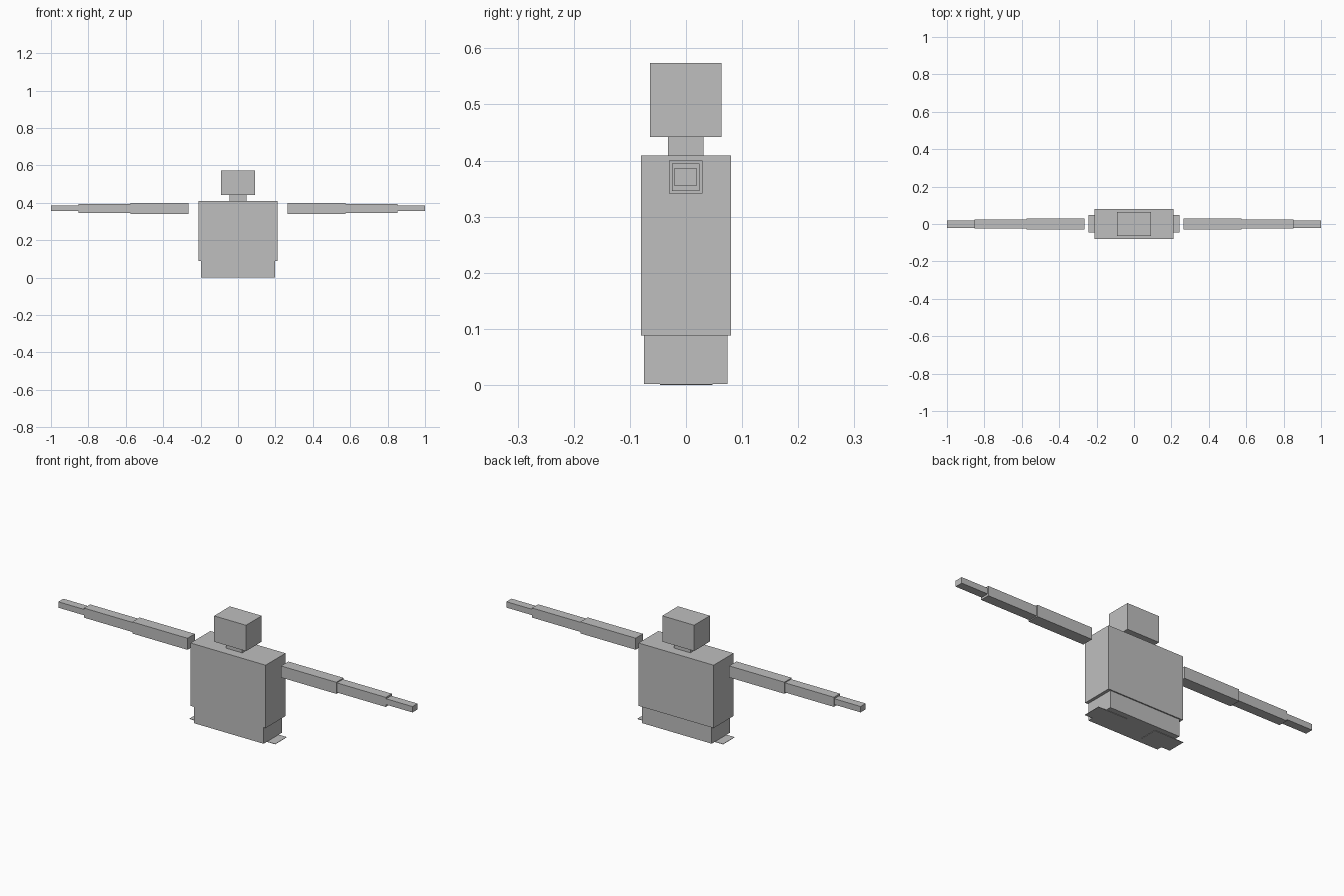
import bpy
import bmesh
from mathutils import Vector

if "Cube" in bpy.data.objects:
    bpy.data.objects.remove(bpy.data.objects["Cube"])

grey = bpy.data.materials.new("plain_grey")
grey.diffuse_color = (0.52, 0.52, 0.52, 1)
grey.use_nodes = True
grey.node_tree.nodes["Principled BSDF"].inputs["Base Color"].default_value = grey.diffuse_color


def box(name, x, y, z):
    """Box given its (min, max) range on each axis."""
    lo, hi = (Vector(c) for c in zip(x, y, z))
    bm = bmesh.new()
    bmesh.ops.create_cube(bm, size=1)
    for v in bm.verts:
        v.co = (lo + hi) / 2 + v.co * (hi - lo)
    mesh = bpy.data.meshes.new(name)
    bm.to_mesh(mesh)
    bm.free()
    mesh.materials.append(grey)
    obj = bpy.data.objects.new(name, mesh)
    bpy.context.collection.objects.link(obj)
    return obj


# Body core
box("pelvis", (-0.197, 0.197), (-0.075, 0.074), (0.002, 0.088))
box("torso", (-0.212, 0.212), (-0.08, 0.08), (0.088, 0.409))
box("neck", (-0.046, 0.046), (-0.032, 0.031), (0.409, 0.442))
box("head", (-0.09, 0.09), (-0.064, 0.063), (0.442, 0.574))

# Limbs on both sides: outstretched stepped arms and flat foot plates
for side, s in (("right", 1), ("left", -1)):
    def limb(part, x0, x1, y, z):
        box(f"{side}_{part}", sorted((s * x0, s * x1)), y, z)

    limb("upper_arm", 0.264, 0.576, (-0.03, 0.029), (0.341, 0.4))
    limb("forearm", 0.576, 0.852, (-0.025, 0.024), (0.346, 0.395))
    limb("hand", 0.852, 1.0, (-0.021, 0.02), (0.356, 0.386))
    limb("foot_plate", 0.08, 0.242, (-0.046, 0.047), (0.0, 0.002))
